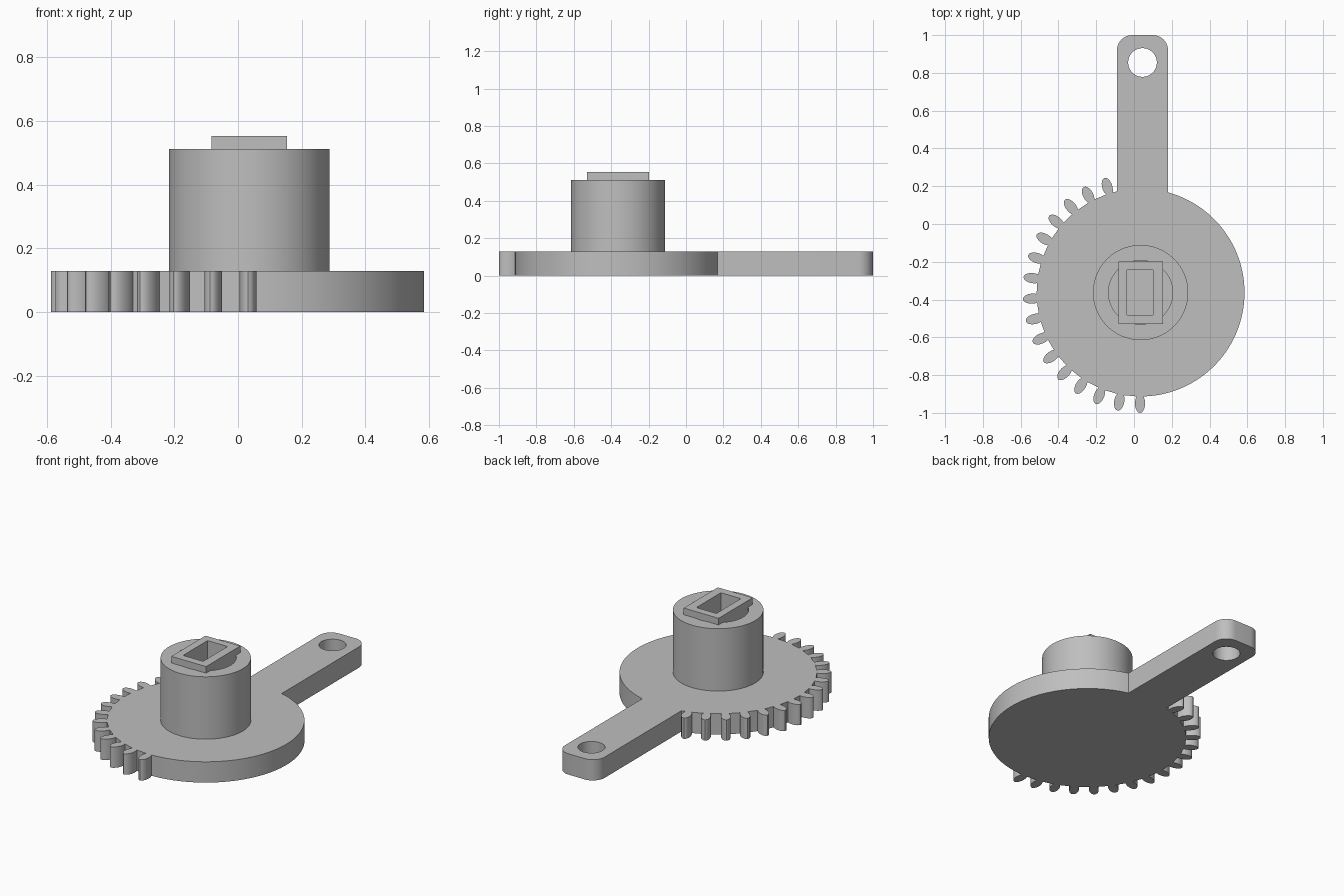
import bpy, bmesh
from math import sin, cos, pi, radians, asin, acos

cube = bpy.data.objects.get("Cube")
if cube:
    bpy.data.objects.remove(cube, do_unlink=True)

grey = bpy.data.materials.new("plain grey")
grey.use_nodes = True
grey.diffuse_color = (0.52, 0.52, 0.52, 1)
grey.node_tree.nodes["Principled BSDF"].inputs["Base Color"].default_value = grey.diffuse_color

CX, CY = 0.035, -0.363      # axis of the gear
R = 0.55                    # gear disc radius
PLATE = 0.128               # plate thickness


def arc(cx, cy, r, start, end, n):
    """Points along an arc, angles in radians, both ends included."""
    angles = [start + (end - start) * i / n for i in range(n + 1)]
    return [(cx + r * cos(a), cy + r * sin(a)) for a in angles]


def circle(cx, cy, r, n=96):
    return arc(cx, cy, r, 0, 2 * pi, n)[:-1]


def rectangle(x0, x1, y0, y1):
    return [(x0, y0), (x1, y0), (x1, y1), (x0, y1)]


def extrude(name, loops, z0, z1):
    """Solid from an outer outline and an optional hole outline."""
    bm = bmesh.new()
    for loop in loops:
        verts = [bm.verts.new((x, y, z0)) for x, y in loop]
        for i, v in enumerate(verts):
            bm.edges.new((verts[i - 1], v))
    bmesh.ops.triangle_fill(bm, edges=bm.edges[:], use_beauty=True)
    result = bmesh.ops.extrude_face_region(bm, geom=bm.faces[:])
    top = [g for g in result["geom"] if isinstance(g, bmesh.types.BMVert)]
    bmesh.ops.translate(bm, verts=top, vec=(0, 0, z1 - z0))
    bmesh.ops.recalc_face_normals(bm, faces=bm.faces[:])
    mesh = bpy.data.meshes.new(name)
    bm.to_mesh(mesh)
    bm.free()
    mesh.materials.append(grey)
    obj = bpy.data.objects.new(name, mesh)
    bpy.context.collection.objects.link(obj)
    bpy.ops.object.select_all(action="DESELECT")
    obj.select_set(True)
    bpy.context.view_layer.objects.active = obj
    bpy.ops.object.shade_smooth_by_angle(angle=radians(30))


def tooth(angle, n=14):
    """Elliptical tooth outline from one root to the other."""
    length, width = 0.05, 0.027
    centre = 0.573 + 0.014 * abs(sin(angle))
    limit = acos((R - centre) / length)
    points = []
    for i in range(n + 1):
        t = limit - 2 * limit * i / n
        u, v = centre + length * cos(t), width * sin(t)
        points.append((CX + u * cos(angle) - v * sin(angle),
                       CY + u * sin(angle) + v * cos(angle)))
    return points


# Gear plate with lever arm: plain arc, teeth, then arm with rounded end
LEFT, RIGHT, END, CORNER = -0.09, 0.18, 1.0, 0.08
outline = arc(CX, CY, R, pi / 2 - asin((RIGHT - CX) / R), radians(-87), 80)
TEETH = 16
for i in range(TEETH):
    outline += tooth(radians(269.7 - 162.2 * i / (TEETH - 1)))
outline += arc(CX, CY, R, pi / 2 + asin((CX - LEFT) / R), pi / 2 + asin((CX - LEFT) / R), 1)[:1]
outline += arc(LEFT + CORNER, END - CORNER, CORNER, pi, pi / 2, 10)
outline += arc(RIGHT - CORNER, END - CORNER, CORNER, pi / 2, 0, 10)
extrude("gear_plate_with_arm", [outline, circle(0.045, 0.855, 0.076, 48)], 0, PLATE)

# Round collar with bore
extrude("collar", [circle(CX, CY, 0.252), circle(CX, CY, 0.17)], PLATE, 0.512)

# Rectangular socket standing in the bore
extrude("socket", [rectangle(-0.083, 0.154, -0.53, -0.198),
                   rectangle(-0.036, 0.1, -0.482, -0.244)], PLATE, 0.553)
